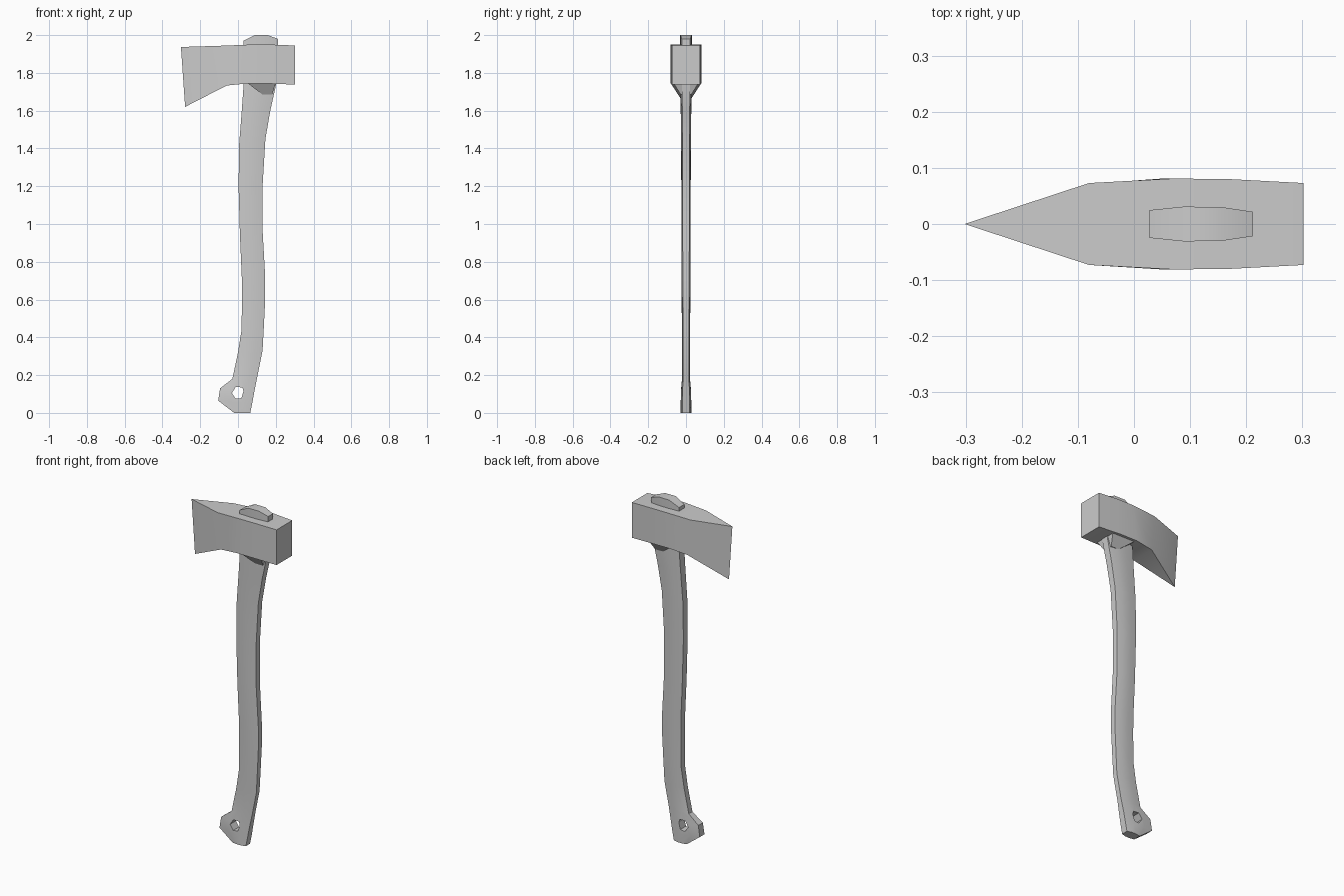
import bpy, bmesh, math

if "Cube" in bpy.data.objects:
    bpy.data.objects.remove(bpy.data.objects["Cube"])


def make_object(name, rings, caps):
    """Skin closed rings of points into a solid; caps index the end rings."""
    bm = bmesh.new()
    vs = [[bm.verts.new(p) for p in ring] for ring in rings]
    n = len(rings[0])
    for a, b in zip(vs, vs[1:]):
        for i in range(n):
            j = (i + 1) % n
            bm.faces.new((a[i], a[j], b[j], b[i]))
    for ring in (vs[0], vs[-1]):
        for cap in caps:
            bm.faces.new([ring[i] for i in cap])
    bmesh.ops.remove_doubles(bm, verts=bm.verts, dist=0.0001)
    bmesh.ops.recalc_face_normals(bm, faces=bm.faces)
    mesh = bpy.data.meshes.new(name)
    bm.to_mesh(mesh)
    bm.free()
    ob = bpy.data.objects.new(name, mesh)
    bpy.context.collection.objects.link(ob)
    return ob


def activate(ob):
    bpy.ops.object.select_all(action='DESELECT')
    ob.select_set(True)
    bpy.context.view_layer.objects.active = ob


def smooth(ob):
    activate(ob)
    bpy.ops.object.shade_smooth_by_angle(angle=math.radians(30))


# Handle: left x, left z, right x, right z, half thickness, crown height
stations = [
    (-.02, 0, .065, 0, .028, 0),
    (-.105, .065, .075, .05, .028, 0),
    (-.095, .13, .088, .12, .026, 0),
    (-.03, .18, .102, .19, .021, 0),
    (0, .32, .13, .33, .021, 0),
    (.019, .44, .137, .46, .022, 0),
    (.021, .62, .144, .6, .023, 0),
    (.02, .72, .144, .72, .024, 0),
    (.01, .95, .131, .95, .025, 0),
    (.003, 1.2, .13, 1.2, .025, 0),
    (.006, 1.42, .145, 1.45, .026, 0),
    (.02, 1.6, .171, 1.6, .028, 0),
    (.03, 1.74, .202, 1.74, .03, 0),
    (.028, 1.97, .212, 1.98, .031, .025),
]
rings = []
for xl, zl, xr, zr, hy, crown in stations:
    side = []
    for t, w in ((0, .8), (.33, 1), (.7, .97), (1, .7)):
        z = zl + (zr - zl) * t
        if crown and 0 < t < 1:
            z = 2.0
        side.append((xl + (xr - xl) * t, hy * w, z))
    rings.append(side + [(x, -y, z) for x, y, z in reversed(side)])
handle = make_object("handle", rings, [(i, i + 1, 6 - i, 7 - i) for i in range(3)])

# Hanging hole through the knob
hole = [(-.033, .105), (-.012, .137), (.024, .135), (.029, .115), (.018, .078), (-.012, .075)]
cutter = make_object("hole_cutter", [[(x, y, z) for x, z in hole] for y in (-.1, .1)],
                     [range(6)])
cutter.hide_render = True
mod = handle.modifiers.new("hole", 'BOOLEAN')
mod.operation = 'DIFFERENCE'
mod.solver = 'EXACT'
mod.object = cutter
activate(handle)
bpy.ops.object.modifier_apply(modifier=mod.name)
bpy.data.objects.remove(cutter, do_unlink=True)
smooth(handle)

# Axe head: top x, bottom x, bottom z, top z, half thickness from edge to poll
sections = [
    (-.302, -.28, 1.62, 1.937, 0),
    (-.08, -.06, 1.733, 1.944, .073),
    (.07, .05, 1.744, 1.95, .081),
    (.17, .17, 1.743, 1.95, .08),
    (.302, .302, 1.738, 1.945, .073),
]
head = make_object("axe_head", [[(xb, -h, zb), (xb, h, zb), (xt, h, zt), (xt, -h, zt)]
                                for xt, xb, zb, zt, h in sections[1:]], [range(4)])
bpy.data.objects.remove(head, do_unlink=True)
# The cutting edge is a single line, so the first ring is only two welded points
rings = [[(xb, -h, zb), (xb, h, zb), (xt, h, zt), (xt, -h, zt)] for xt, xb, zb, zt, h in sections]
head = make_object("axe_head", rings, [range(4)])
smooth(head)

# Tapered lug under the head around the handle
lug = make_object("head_lug", [
    [(.13, -.028, 1.685), (.18, -.028, 1.685), (.18, .028, 1.685), (.13, .028, 1.685)],
    [(.05, -.066, 1.746), (.2, -.066, 1.746), (.2, .066, 1.746), (.05, .066, 1.746)],
], [range(4)])
smooth(lug)
